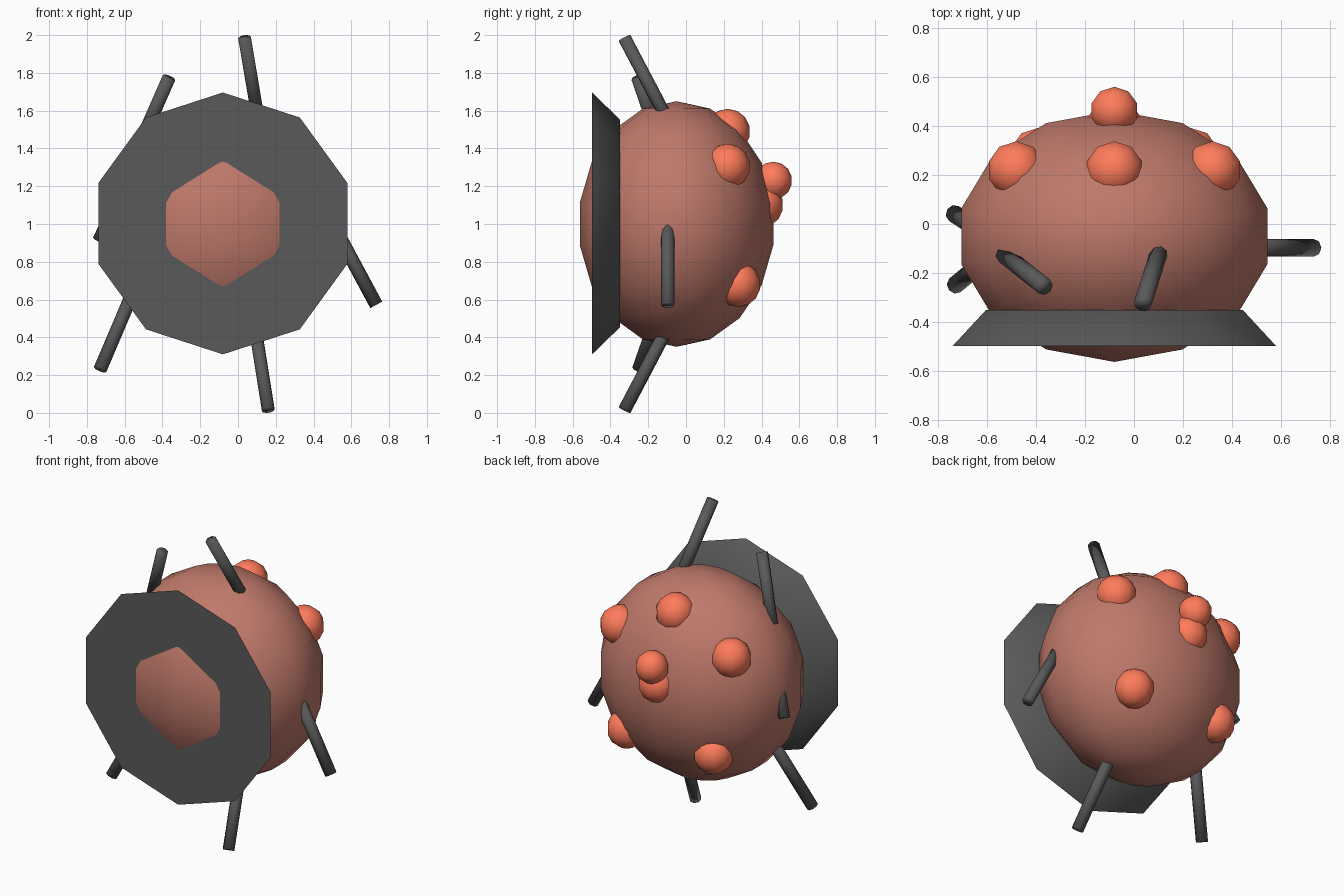
import bpy, math
from mathutils import Vector

if "Cube" in bpy.data.objects:
    bpy.data.objects.remove(bpy.data.objects["Cube"])

CX, CY, CZ = -0.08, -0.05, 1.0   # body centre


def material(name, color):
    m = bpy.data.materials.new(name)
    m.diffuse_color = (*color, 1)
    m.use_nodes = True
    m.node_tree.nodes["Principled BSDF"].inputs["Base Color"].default_value = m.diffuse_color
    return m


body_mat = material("clay", (0.52, 0.19, 0.145))
bump_mat = material("orange", (1.0, 0.2, 0.105))
dark_mat = material("charcoal", (0.1, 0.1, 0.103))


def finish(name, mat, angle):
    ob = bpy.context.object
    ob.name = name
    ob.data.materials.append(mat)
    bpy.ops.object.shade_smooth_by_angle(angle=math.radians(angle))
    return ob


def ball(name, loc, r, segs, rings, mat, squash=1.0):
    # sphere, optionally squashed front to back
    bpy.ops.mesh.primitive_uv_sphere_add(segments=segs, ring_count=rings, radius=r, location=loc)
    bpy.context.object.scale = (1, squash, 1)
    bpy.ops.object.transform_apply(location=False, rotation=False, scale=True)
    return finish(name, mat, 60)


def rod(name, tip, root, r=0.036):
    tip, root = Vector(tip), Vector(root)
    d = tip - root
    bpy.ops.mesh.primitive_cylinder_add(vertices=8, radius=r, depth=d.length,
                                        location=(tip + root) / 2)
    bpy.context.object.rotation_euler = d.to_track_quat('Z', 'Y').to_euler()
    return finish(name, dark_mat, 180)


# round body
ball("body", (CX, CY, CZ), 0.65, 14, 9, body_mat, 0.8)

# ten-sided flared plate at the front, a corner pointing up
bpy.ops.mesh.primitive_cone_add(vertices=10, radius1=0.693, radius2=0.55, depth=0.147,
                                location=(CX, -0.4235, 1.003),
                                rotation=(-math.pi / 2, 0, 0))
finish("front_plate", dark_mat, 60)

# rods: tip, then root inside the body
rods = [
    ((0.035, -0.325, 1.984), (0.12, -0.06, 1.48)),
    ((-0.365, -0.255, 1.775), (-0.53, -0.125, 1.40)),
    ((0.732, -0.097, 0.572), (0.475, -0.097, 1.05)),
    ((0.16, -0.325, 0.016), (0.08, -0.06, 0.52)),
    ((-0.73, -0.25, 0.23), (-0.50, -0.06, 0.77)),
    ((-0.735, 0.043, 0.915), (-0.58, -0.06, 1.25)),
]
for i, (tip, root) in enumerate(rods):
    rod(f"rod_{i + 1}", tip, root)

# bumps on the back: centre line, then mirrored pairs
ball("top_bump", (CX, 0.22, 1.49), 0.12, 10, 7, bump_mat)
ball("middle_bump", (CX, 0.395, 1.10), 0.12, 10, 7, bump_mat)
ball("knob", (CX, 0.462, 1.23), 0.1, 10, 7, bump_mat)
for side, s in (("left", -1), ("right", 1)):
    ball(f"upper_bump_{side}", (CX + s * 0.40, 0.22, 1.305), 0.12, 10, 7, bump_mat)
    ball(f"lower_bump_{side}", (CX + s * 0.31, 0.275, 0.68), 0.12, 10, 7, bump_mat)
